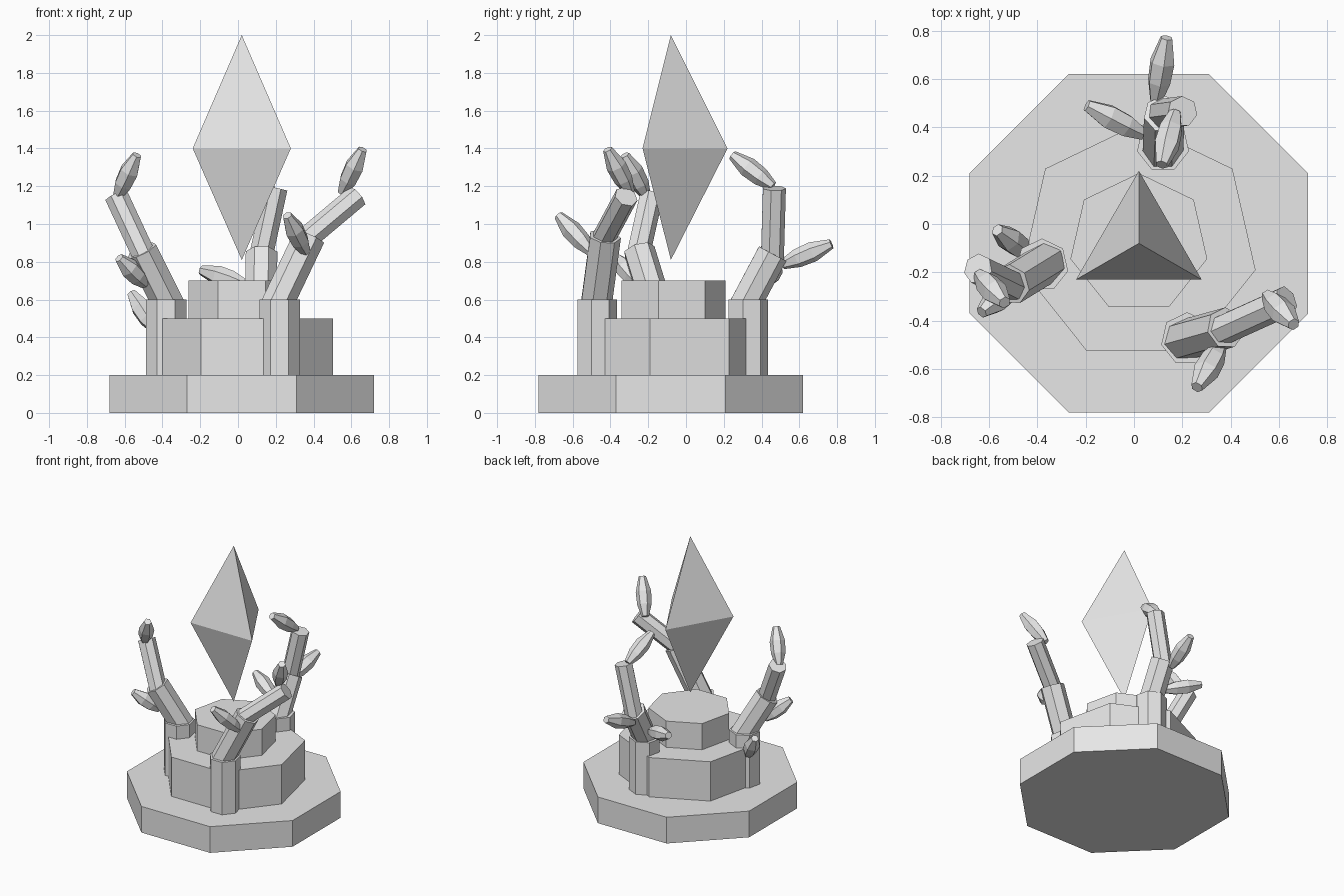
import bpy, bmesh, math
from mathutils import Vector

if "Cube" in bpy.data.objects:
    bpy.data.objects.remove(bpy.data.objects["Cube"])

stone = bpy.data.materials.new("light_grey")
stone.diffuse_color = (0.8, 0.8, 0.8, 1)
stone.use_nodes = True
stone.node_tree.nodes["Principled BSDF"].inputs["Base Color"].default_value = stone.diffuse_color
CX, CY = 0.02, -0.08


def loft(name, start, end, profile, sides, turn=math.pi / 2):
    """Closed flat-sided solid along start-end; profile = (fraction, radius)."""
    start, end = Vector(start), Vector(end)
    axis = end - start
    # local frame: keep the ring's first corner toward +y where possible
    d = axis.normalized()
    rot = Vector((0, 0, 1)).rotation_difference(d)
    u, v = rot @ Vector((1, 0, 0)), rot @ Vector((0, 1, 0))
    bm = bmesh.new()
    rings = []
    for t, r in profile:
        c = start + axis * t
        if r == 0:
            rings.append([bm.verts.new(c)])
            continue
        angles = [turn + 2 * math.pi * i / sides for i in range(sides)]
        rings.append([bm.verts.new(c + u * r * math.cos(a) + v * r * math.sin(a))
                      for a in angles])
    for a, b in zip(rings, rings[1:]):
        for i in range(sides):
            j = (i + 1) % sides
            if len(a) == 1:
                bm.faces.new((a[0], b[j], b[i]))
            elif len(b) == 1:
                bm.faces.new((a[i], a[j], b[0]))
            else:
                bm.faces.new((a[i], a[j], b[j], b[i]))
    for ring in (rings[0], rings[-1]):
        if len(ring) > 1:
            bm.faces.new(ring)
    bmesh.ops.recalc_face_normals(bm, faces=bm.faces)
    mesh = bpy.data.meshes.new(name)
    bm.to_mesh(mesh)
    bm.free()
    mesh.materials.append(stone)
    obj = bpy.data.objects.new(name, mesh)
    bpy.context.collection.objects.link(obj)
    return obj


def prism(name, start, end, r, sides=7, turn=math.pi / 2):
    return loft(name, start, end, [(0, r), (1, r)], sides, turn)


# Stepped plinth
prism("base_step", (CX, CY, 0), (CX, CY, 0.2), 0.7 / math.cos(math.pi / 8), 8, math.pi / 8)
prism("middle_step", (CX, CY, 0.2), (CX, CY, 0.5), 0.495)
prism("top_step", (CX, CY, 0.5), (CX, CY, 0.7), 0.29)

# Floating three-sided crystal
loft("crystal", (CX, CY, 0.81), (CX, CY, 2.0), [(0, 0), (0.496, 0.3), (1, 0)], 3)

# Arms: post centre, elbow, wrist, then leaf-shaped tips as (base, tip)
arms = {
    "front": ((0.22, -0.475), (0.38, -0.43, 0.935), (0.63, -0.317, 1.145), [
        ((0.55, -0.295, 1.165), (0.66, -0.415, 1.395)),
        ((0.36, -0.50, 0.85), (0.26, -0.675, 1.045))]),
    "left": ((-0.38, -0.17), (-0.51, -0.25, 0.86), (-0.645, -0.185, 1.15), [
        ((-0.64, -0.21, 1.145), (-0.535, -0.325, 1.365)),
        ((-0.49, -0.25, 0.68), (-0.63, -0.365, 0.82)),
        ((-0.44, -0.12, 0.44), (-0.565, -0.025, 0.635))]),
    "back": ((0.12, 0.325), (0.125, 0.455, 0.845), (0.20, 0.465, 1.19), [
        ((0.17, 0.46, 1.20), (0.115, 0.245, 1.365)),
        ((0.09, 0.51, 0.785), (0.135, 0.77, 0.895)),
        ((0.04, 0.37, 0.68), (-0.195, 0.49, 0.755))]),
}
leaf_profile = [(0, 0.026), (0.3, 0.05), (0.62, 0.054), (1, 0.026)]
for side, (post, elbow, wrist, leaves) in arms.items():
    prism(side + "_post", (*post, 0.2), (*post, 0.6), 0.11)
    # forearm begins just inside the post top
    foot = Vector((*post, 0.6))
    prism(side + "_lower_arm", foot - (Vector(elbow) - foot) * 0.15, elbow, 0.086)
    into = Vector(elbow) - (Vector(wrist) - Vector(elbow)) * 0.15
    prism(side + "_upper_arm", into, wrist, 0.064)
    for i, (a, b) in enumerate(leaves):
        loft(f"{side}_leaf_{i + 1}", a, b, leaf_profile, 6)
